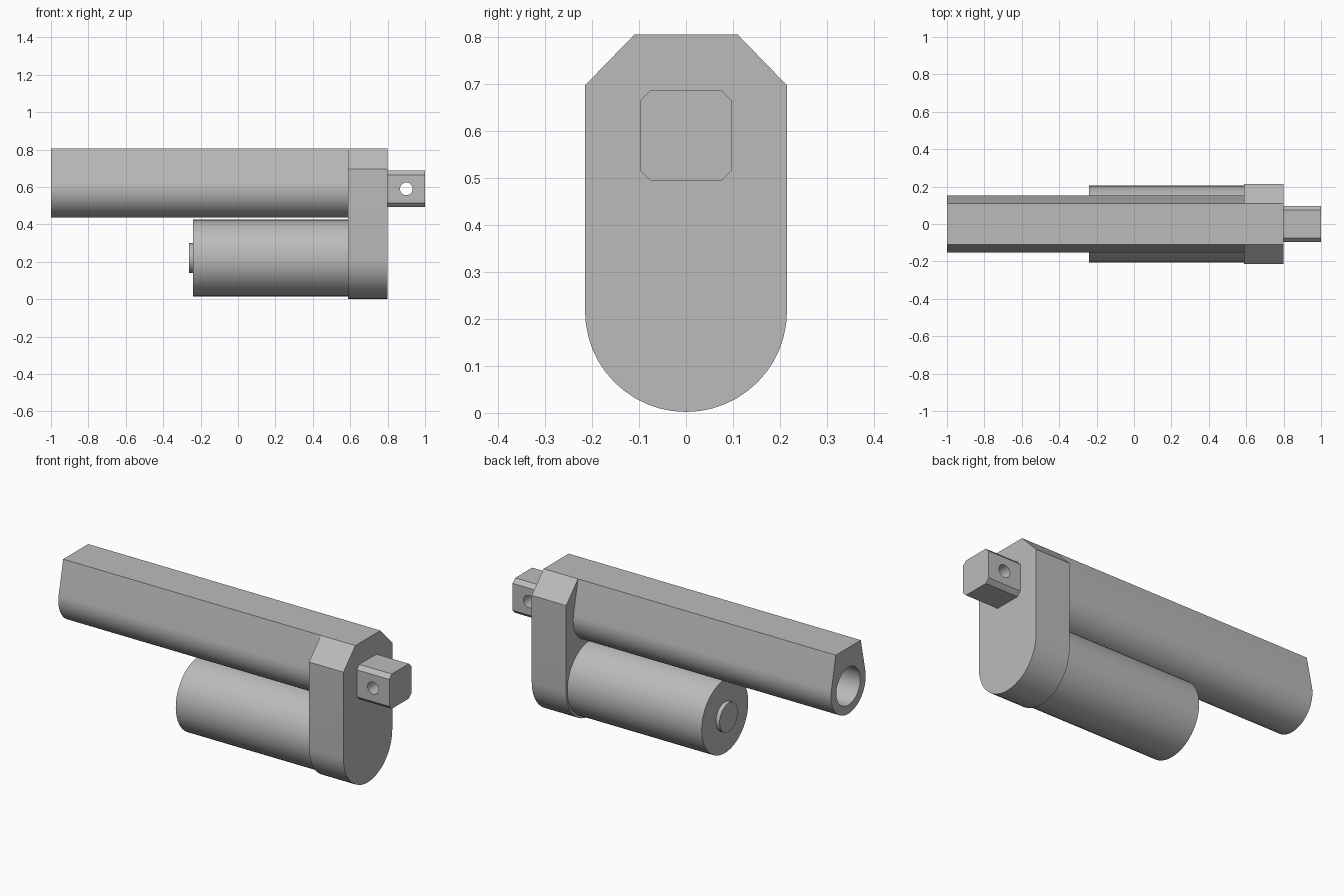
import bpy, bmesh
from math import sin, cos, pi, radians
from mathutils import Matrix

cube = bpy.data.objects.get("Cube")
if cube:
    bpy.data.objects.remove(cube, do_unlink=True)

grey = bpy.data.materials.new("light grey metal")
grey.use_nodes = True
grey.diffuse_color = (0.5, 0.5, 0.5, 1)
grey.node_tree.nodes["Principled BSDF"].inputs["Base Color"].default_value = (0.5, 0.5, 0.5, 1)


def arc(radius, z, start=0, end=360, steps=48):
    """Points (y, z) along an arc, angles in degrees."""
    angles = [radians(start + (end - start) * i / steps) for i in range(steps + 1)]
    return [(radius * cos(a), z + radius * sin(a)) for a in angles]


def extrude_x(name, profile, x0, x1):
    """Solid prism from a (y, z) profile running along x."""
    bm = bmesh.new()
    face = bm.faces.new([bm.verts.new((x0, y, z)) for y, z in profile])
    moved = bmesh.ops.extrude_face_region(bm, geom=[face], use_keep_orig=True)["geom"]
    bmesh.ops.translate(bm, vec=(x1 - x0, 0, 0),
                        verts=[g for g in moved if isinstance(g, bmesh.types.BMVert)])
    bmesh.ops.recalc_face_normals(bm, faces=bm.faces)
    mesh = bpy.data.meshes.new(name)
    bm.to_mesh(mesh)
    bm.free()
    mesh.materials.append(grey)
    obj = bpy.data.objects.new(name, mesh)
    bpy.context.collection.objects.link(obj)
    return obj


def cylinder_x(name, radius, z, x0, x1):
    return extrude_x(name, arc(radius, z)[:-1], x0, x1)


def cut(obj, cutter):
    mod = obj.modifiers.new("bore", 'BOOLEAN')
    mod.operation = 'DIFFERENCE'
    mod.solver = 'EXACT'
    mod.object = cutter
    bpy.context.view_layer.update()
    bpy.context.view_layer.objects.active = obj
    bpy.ops.object.modifier_apply(modifier=mod.name)
    bpy.data.objects.remove(cutter, do_unlink=True)


AXIS = 0.59    # height of the rod axis
MOTOR = 0.22   # height of the motor axis

# Outer tube: round belly, leaning sides, flat top, open at the back end
tube = extrude_x("outer_tube", [(-0.11, 0.805)] + arc(0.153, AXIS, 168, 372, 32)
                 + [(0.11, 0.805)], -1, 0.6)
cut(tube, cylinder_x("tube_bore", 0.105, AXIS, -1.1, 0.5))

# Gear housing: round bottom and chamfered top
housing = extrude_x("gear_housing", [(-0.11, 0.805), (-0.215, 0.697)]
                    + arc(0.215, 0.217, 180, 360, 24)
                    + [(0.215, 0.697), (0.11, 0.805)], 0.588, 0.8)

# Motor and its rear bearing cap
motor = cylinder_x("motor_body", 0.205, MOTOR, -0.24, 0.6)
cap = cylinder_x("motor_end_cap", 0.08, MOTOR, -0.263, -0.23)

# Rod end block: square with chamfered corners and a cross pin hole
h, c = 0.097, 0.075
corners = [(h, c), (c, h), (-c, h), (-h, c), (-h, -c), (-c, -h), (c, -h), (h, -c)]
rod_end = extrude_x("rod_end", [(y, AXIS + z) for y, z in corners], 0.79, 1)
pin = cylinder_x("pin_hole", 0.034, 0, -0.2, 0.2)
pin.data.transform(Matrix.Translation((0.9, 0, AXIS)) @ Matrix.Rotation(pi / 2, 4, 'Z'))
cut(rod_end, pin)

# Smooth the round walls, keep the edges sharp
for obj in (tube, housing, motor, cap, rod_end):
    bpy.ops.object.select_all(action='DESELECT')
    obj.select_set(True)
    bpy.context.view_layer.objects.active = obj
    bpy.ops.object.shade_smooth_by_angle(angle=radians(25))
